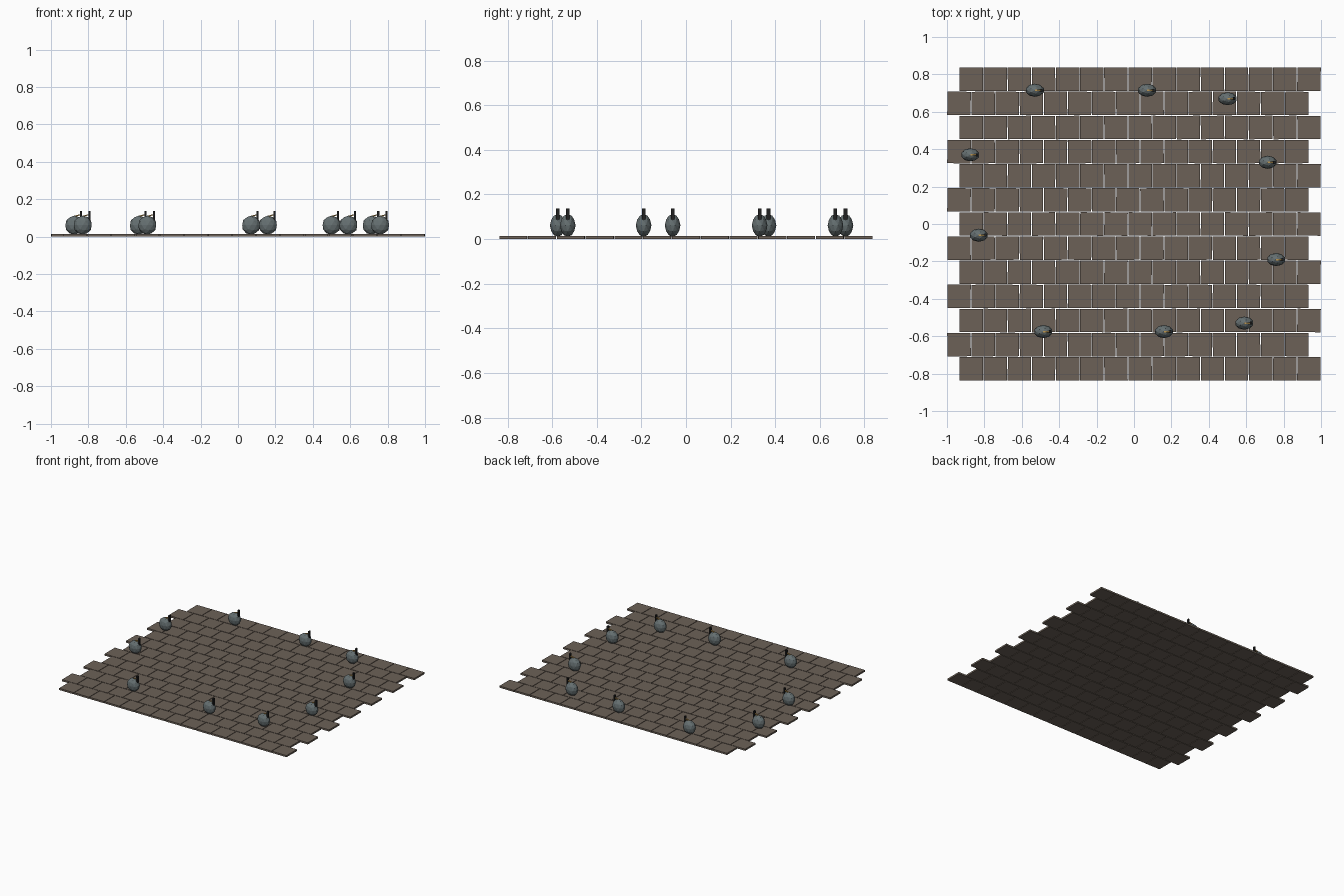
import bpy, bmesh, math, random
from mathutils import Matrix, Vector

if "Cube" in bpy.data.objects:
    bpy.data.objects.remove(bpy.data.objects["Cube"])

random.seed(4)


def material(name, rgb):
    m = bpy.data.materials.new(name)
    m.diffuse_color = (*rgb, 1)
    m.use_nodes = True
    m.node_tree.nodes["Principled BSDF"].inputs["Base Color"].default_value = m.diffuse_color
    return m


def make(name, bm, mat):
    me = bpy.data.meshes.new(name)
    bm.to_mesh(me)
    bm.free()
    me.materials.append(mat)
    ob = bpy.data.objects.new(name, me)
    bpy.context.collection.objects.link(ob)
    return ob


def box(bm, loc, size, rot=None):
    m = Matrix.Translation(loc) @ (rot or Matrix()) @ Matrix.Diagonal((*size, 1))
    bmesh.ops.create_cube(bm, size=1, matrix=m)


brown = material("paving_brown", (0.15, 0.12, 0.095))
stone = material("stone_grey", (0.13, 0.16, 0.165))
dark = material("dark_metal", (0.015, 0.015, 0.015))
gold = material("gold", (0.5, 0.3, 0.08))

# Paving: thirteen rows of fifteen tiles, laid in running bond
ROWS, COLS, PITCH, THICK = 13, 15, 0.129, 0.013
bm = bmesh.new()
for r in range(ROWS):
    shift = 0.0325 if r % 2 == 0 else -0.0325
    for c in range(COLS):
        x = (c - (COLS - 1) / 2) * PITCH + shift
        y = (r - (ROWS - 1) / 2) * PITCH
        turn = Matrix.Rotation(random.uniform(-0.012, 0.012), 4, 'Z')
        box(bm, (x, y, THICK / 2), (0.125, 0.125, THICK), turn)
make("paving_tiles", bm, brown)

# Flattened stone pods with a short stem and a gold link
PODS = [(-0.53, 0.715), (0.07, 0.715), (0.50, 0.67), (-0.875, 0.37), (0.715, 0.33),
        (-0.83, -0.06), (0.76, -0.19), (-0.485, -0.575), (0.16, -0.575), (0.59, -0.53)]
for i, (x, y) in enumerate(PODS):
    bm = bmesh.new()
    m = Matrix.Translation((x, y, 0.061)) @ Matrix.Diagonal((0.05, 0.035, 0.051, 1))
    bmesh.ops.create_icosphere(bm, subdivisions=2, radius=1, matrix=m)
    make(f"pod_body_{i}", bm, stone)

    bm = bmesh.new()
    box(bm, (x + 0.035, y, 0.112), (0.011, 0.016, 0.05))
    make(f"pod_stem_{i}", bm, dark)

    bm = bmesh.new()
    box(bm, (x + 0.017, y, 0.113), (0.034, 0.008, 0.006), Matrix.Rotation(-0.25, 4, 'Y'))
    make(f"pod_link_{i}", bm, gold)
